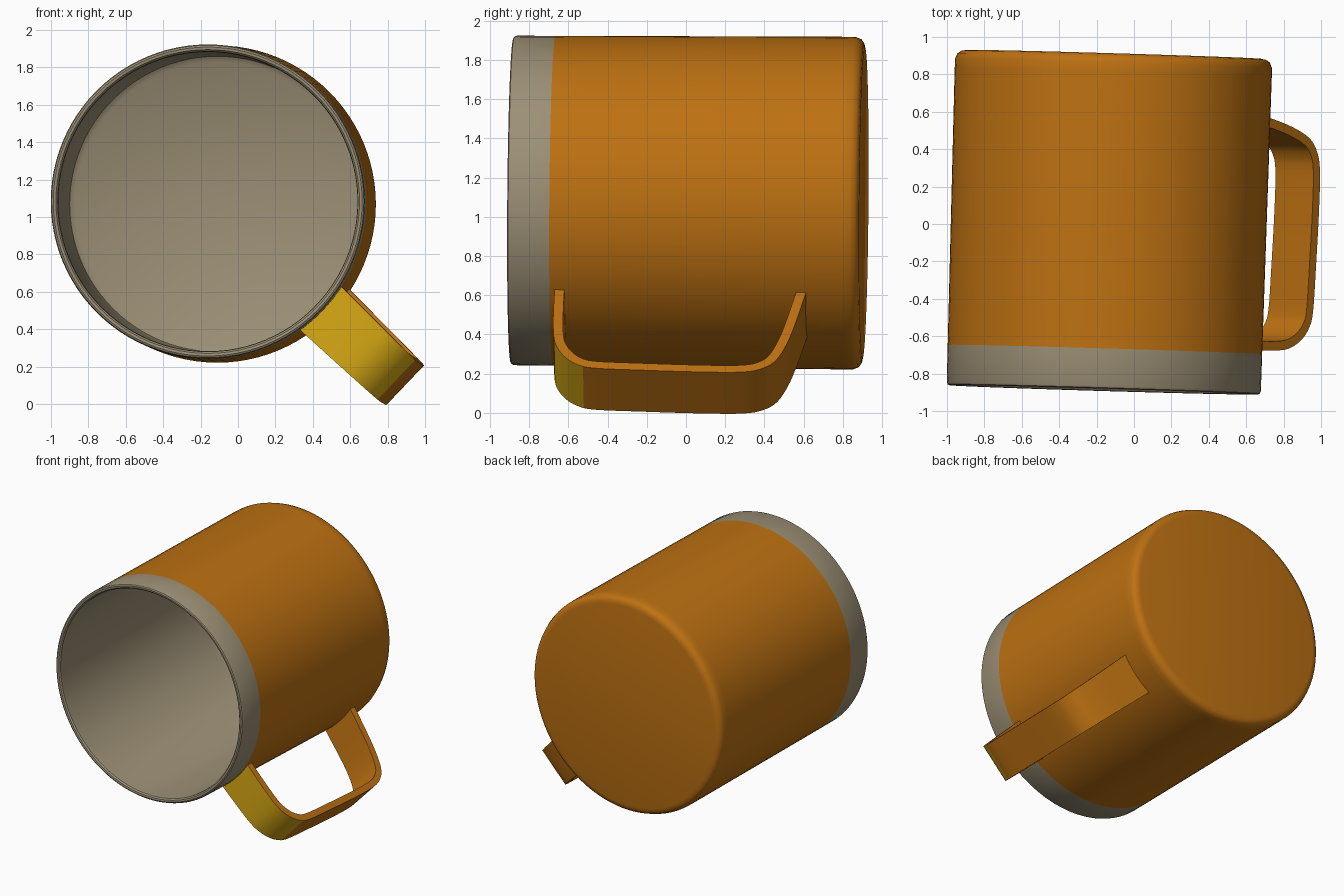
import bpy, bmesh, math
from mathutils import Vector, Matrix

if "Cube" in bpy.data.objects:
    bpy.data.objects.remove(bpy.data.objects["Cube"])


def material(name, rgb):
    m = bpy.data.materials.new(name)
    m.diffuse_color = (*rgb, 1)
    m.use_nodes = True
    m.node_tree.nodes["Principled BSDF"].inputs["Base Color"].default_value = m.diffuse_color
    return m


ORANGE = material("orange", (0.51, 0.165, 0.006))
GRAY = material("warm gray", (0.33, 0.275, 0.178))
YELLOW = material("yellow", (0.69, 0.40, 0.007))

# The mug lies along +y with a slight tilt
AXIS = Vector((0.030, 1, -0.008))
TILT = Matrix.Translation((-0.135, 0.01, 1.076)) @ \
    Vector((0, 1, 0)).rotation_difference(AXIS).to_matrix().to_4x4()


def finish(name, bm, mats):
    bmesh.ops.recalc_face_normals(bm, faces=bm.faces)
    bm.transform(TILT)
    mesh = bpy.data.meshes.new(name)
    bm.to_mesh(mesh)
    bm.free()
    ob = bpy.data.objects.new(name, mesh)
    bpy.context.collection.objects.link(ob)
    for m in mats:
        mesh.materials.append(m)
    bpy.ops.object.select_all(action='DESELECT')
    ob.select_set(True)
    bpy.context.view_layer.objects.active = ob
    bpy.ops.object.shade_smooth_by_angle(angle=math.radians(35))
    return ob


# Mug body: closed lathe profile (radius, y), outside bottom -> rim -> inside floor
profile = [(0.79, 0.897), (0.815, 0.892), (0.836, 0.878), (0.847, 0.85),
           (0.848, 0.80), (0.841, -0.682), (0.84, -0.88), (0.835, -0.892),
           (0.826, -0.897), (0.812, -0.895), (0.803, -0.885), (0.80, -0.86),
           (0.80, 0.78), (0.79, 0.82), (0.76, 0.84)]
BAND = 5          # profile segments from here on are gray
SIDES = 96
bm = bmesh.new()
rings = []
for r, y in profile:
    rings.append([bm.verts.new((r * math.cos(a), y, r * math.sin(a)))
                  for a in (2 * math.pi * i / SIDES for i in range(SIDES))])
for k in range(len(rings) - 1):
    for i in range(SIDES):
        j = (i + 1) % SIDES
        f = bm.faces.new((rings[k][i], rings[k][j], rings[k + 1][j], rings[k + 1][i]))
        f.material_index = 1 if k >= BAND else 0
bm.faces.new(rings[0])
bm.faces.new(rings[-1]).material_index = 1
finish("mug_body", bm, [ORANGE, GRAY])

# Handle: outer outline (radius, y), smoothed and offset inwards to a flat strap
outline = [Vector(p) for p in [
    (0.81, -0.655), (0.95, -0.657), (1.10, -0.655), (1.21, -0.642), (1.30, -0.597),
    (1.36, -0.53), (1.388, -0.44), (1.40, -0.20), (1.41, 0.10), (1.408, 0.32),
    (1.38, 0.42), (1.32, 0.488), (1.20, 0.54), (1.05, 0.58), (0.81, 0.632)]]


def smooth(pts, n=4):
    ext = [2 * pts[0] - pts[1]] + pts + [2 * pts[-1] - pts[-2]]
    out = []
    for a, b, c, d in zip(ext, ext[1:], ext[2:], ext[3:]):
        for i in range(n):
            t = i / n
            out.append(0.5 * (2 * b + (c - a) * t + (2 * a - 5 * b + 4 * c - d) * t * t
                              + (3 * b - a - 3 * c + d) * t ** 3))
    return out + [pts[-1]]


outer = smooth(outline)
ang = math.radians(-43.6)
radial = Vector((math.cos(ang), 0, math.sin(ang)))
across = Vector((-math.sin(ang), 0, math.cos(ang)))
THICK = 0.05
bm = bmesh.new()
sections = []
for i, p in enumerate(outer):
    t = (outer[min(i + 1, len(outer) - 1)] - outer[max(i - 1, 0)]).normalized()
    q = p + Vector((-t.y, t.x)) * THICK
    sec = []
    for pt, s in ((p, 1), (p, -1), (q, -1), (q, 1)):
        half = 0.146 + 0.014 * min(1, max(0, (1.40 - pt.x) / 0.55))
        pos = radial * pt.x + across * (s * half)
        pos.y = pt.y
        sec.append(bm.verts.new(pos))
    sections.append(sec)
for a, b in zip(sections, sections[1:]):
    for k in range(4):
        f = bm.faces.new((a[k], a[(k + 1) % 4], b[(k + 1) % 4], b[k]))
        # front outer side of the strap is yellow
        f.material_index = 1 if k == 0 and f.calc_center_median().y < -0.50 else 0
bm.faces.new(sections[0])
bm.faces.new(sections[-1])
finish("handle", bm, [ORANGE, YELLOW])
